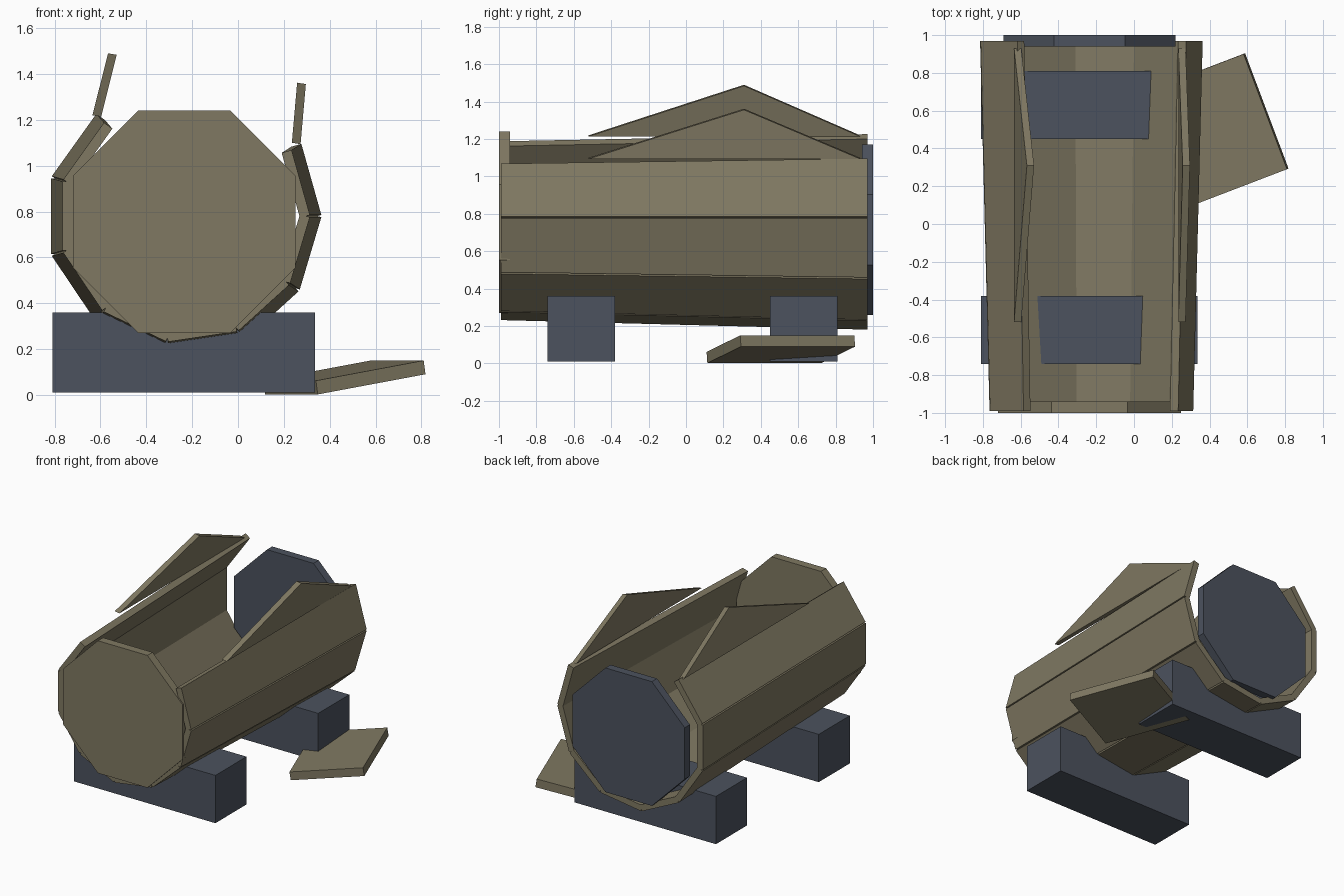
import bpy, bmesh, math
from mathutils import Vector

if "Cube" in bpy.data.objects:
    bpy.data.objects.remove(bpy.data.objects["Cube"], do_unlink=True)


def material(name, rgb):
    m = bpy.data.materials.new(name)
    m.use_nodes = True
    m.diffuse_color = (*rgb, 1)
    m.node_tree.nodes["Principled BSDF"].inputs["Base Color"].default_value = (*rgb, 1)
    return m


wood = material("weathered_wood", (0.215, 0.19, 0.122))
slate = material("slate_blue", (0.072, 0.085, 0.112))


def loft(name, lower, upper, mat):
    """Solid joining two matching outlines."""
    bm = bmesh.new()
    a = [bm.verts.new(p) for p in lower]
    b = [bm.verts.new(p) for p in upper]
    n = len(a)
    bm.faces.new(a)
    bm.faces.new(b[::-1])
    for i in range(n):
        j = (i + 1) % n
        bm.faces.new((a[i], b[i], b[j], a[j]))
    bmesh.ops.recalc_face_normals(bm, faces=bm.faces)
    mesh = bpy.data.meshes.new(name)
    bm.to_mesh(mesh)
    bm.free()
    mesh.materials.append(mat)
    obj = bpy.data.objects.new(name, mesh)
    bpy.context.collection.objects.link(obj)
    return obj


def slab(name, outline, offset, mat):
    pts = [Vector(p) for p in outline]
    return loft(name, pts, [p + Vector(offset) for p in pts], mat)


# Octagonal barrel heads
def head(name, x, z, apothem, y, depth, mat):
    r = apothem / math.cos(math.pi / 8)
    ring = [(x + r * math.cos((k + 0.5) * math.pi / 4), y,
             z + r * math.sin((k + 0.5) * math.pi / 4)) for k in range(8)]
    slab(name, ring, (0, depth, 0), mat)


head("front_head", -0.235, 0.755, 0.485, -1.0, 0.06, wood)
head("back_head", -0.235, 0.715, 0.455, 0.94, 0.06, slate)

# Staves: open-topped shell, wider at the back
centre = Vector((-0.225, 0.78))
seams = [Vector(p) for p in (
    (-0.615, 1.23), (-0.815, 0.95), (-0.815, 0.61), (-0.624, 0.326),
    (-0.318, 0.18), (0.02, 0.23), (0.268, 0.455), (0.365, 0.78), (0.275, 1.10))]
THICK, GAP = 0.045, 0.005


def stave_section(p, q, scale, y):
    p, q = (centre + (v - centre) * scale for v in (p, q))
    d = (q - p).normalized()
    inward = Vector((-d.y, d.x)) * THICK
    p, q = p + d * GAP, q - d * GAP
    return [(v.x, y, v.y) for v in (p, q, q + inward, p + inward)]


for i, (p, q) in enumerate(zip(seams, seams[1:])):
    loft(f"stave_{i + 1}", stave_section(p, q, 0.915, -0.99),
         stave_section(p, q, 1, 0.97), wood)


# Broken stave pieces standing on the rims
def shard(name, x, z, lean, height):
    slab(name, [(x, -0.52, z), (x, 0.93, z), (x + lean, 0.31, z + height)],
         (0.038, 0, -0.006), wood)


shard("left_rim_shard", 0.235, 1.10, 0.023, 0.262)
shard("right_rim_shard", -0.635, 1.22, 0.068, 0.27)

# Support blocks
for name, y in (("front_support", -0.74), ("back_support", 0.45)):
    slab(name, [(-0.81, y, 0.01), (0.335, y, 0.01), (0.335, y, 0.36), (-0.81, y, 0.36)],
         (0, 0.36, 0), slate)

# Fallen plank leaning beside the barrel
slab("fallen_plank", [(0.81, 0.29, 0.15), (0.58, 0.90, 0.15),
                      (0.11, 0.72, 0.062), (0.34, 0.11, 0.062)],
     (0.008, 0.004, -0.06), wood)
